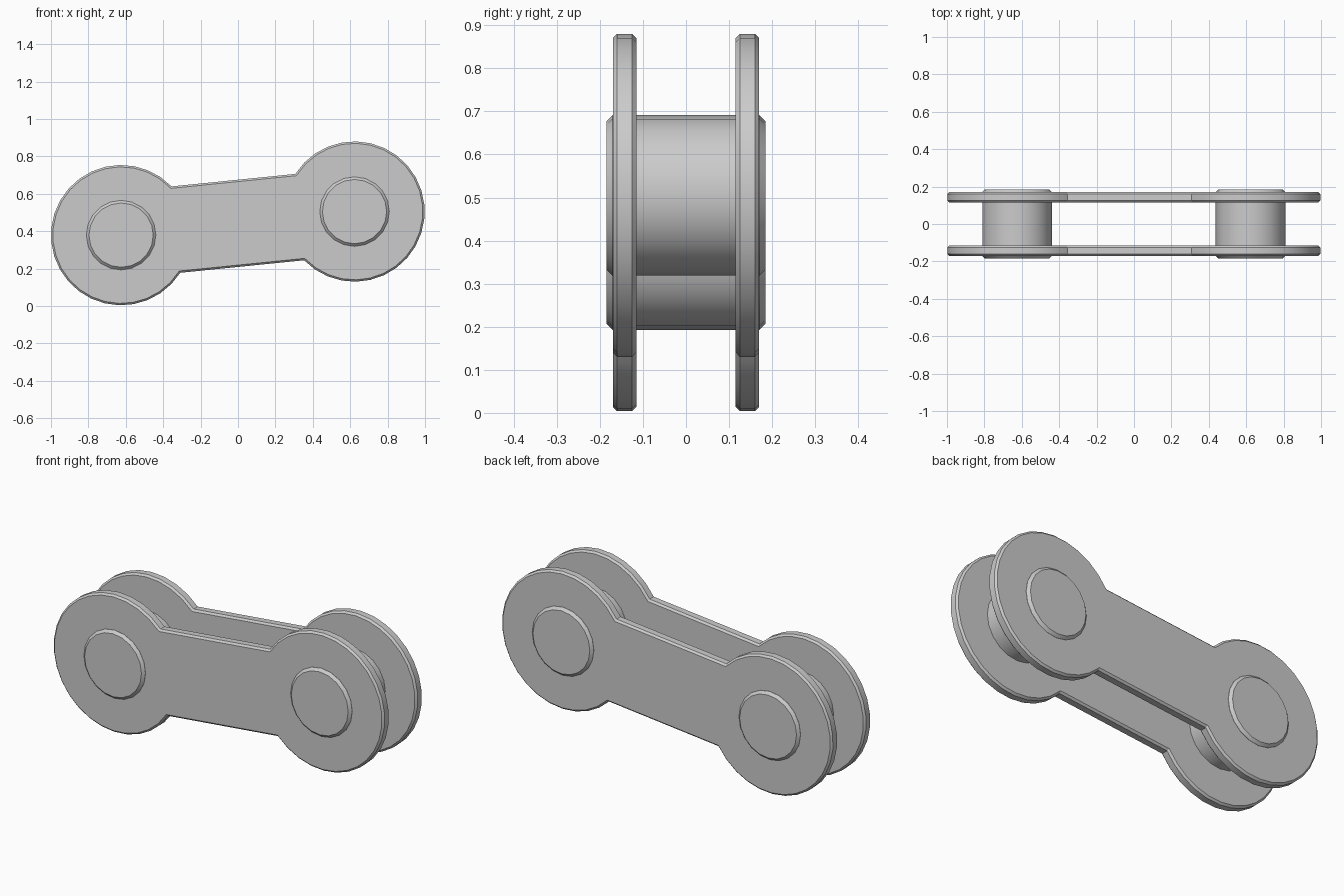
import bpy, bmesh, math
from mathutils import Vector

if "Cube" in bpy.data.objects:
    bpy.data.objects.remove(bpy.data.objects["Cube"])

LEFT, RIGHT = Vector((-0.625, 0.379)), Vector((0.623, 0.505))
R_END, BAR_HALF = 0.375, 0.232
R_PIN = 0.186


def arc(c, r, a0, a1, n):
    return [(c.x + r * math.cos(a0 + (a1 - a0) * i / n),
             c.y + r * math.sin(a0 + (a1 - a0) * i / n)) for i in range(n + 1)]


def extrude_xz(name, outline, y0, y1, bevel):
    """Solid from an x-z outline, with both rims chamfered."""
    bm = bmesh.new()
    face = bm.faces.new([bm.verts.new((x, y0, z)) for x, z in outline])
    ext = bmesh.ops.extrude_face_region(bm, geom=[face], use_keep_orig=True)
    verts = [g for g in ext["geom"] if isinstance(g, bmesh.types.BMVert)]
    bmesh.ops.translate(bm, vec=(0, y1 - y0, 0), verts=verts)
    bmesh.ops.recalc_face_normals(bm, faces=bm.faces)
    rims = [e for e in bm.edges if abs(e.verts[0].co.y - e.verts[1].co.y) < 1e-6]
    bmesh.ops.bevel(bm, geom=rims, offset=bevel, segments=1, profile=0.5,
                    affect='EDGES', clamp_overlap=True)
    bmesh.ops.recalc_face_normals(bm, faces=bm.faces)
    mesh = bpy.data.meshes.new(name)
    bm.to_mesh(mesh)
    bm.free()
    ob = bpy.data.objects.new(name, mesh)
    bpy.context.collection.objects.link(ob)
    bpy.ops.object.select_all(action='DESELECT')
    ob.select_set(True)
    bpy.context.view_layer.objects.active = ob
    bpy.ops.object.shade_smooth_by_angle(angle=math.radians(30))
    return ob


# Side plate outline: two round ends joined by a narrower straight bar
d = RIGHT - LEFT
tilt = math.atan2(d.y, d.x)
a = math.asin(BAR_HALF / R_END)
outline = (arc(LEFT, R_END, tilt + a, tilt + 2 * math.pi - a, 24)
           + arc(RIGHT, R_END, tilt - math.pi + a, tilt + math.pi - a, 24))

# Front and back side plates
for name, s in (("front_plate", -1), ("back_plate", 1)):
    extrude_xz(name, outline, s * 0.115, s * 0.17, 0.01)

# Pins through both ends
for name, c in (("left_pin", LEFT), ("right_pin", RIGHT)):
    extrude_xz(name, arc(c, R_PIN, 0, 2 * math.pi, 20)[:-1], -0.185, 0.185, 0.014)
